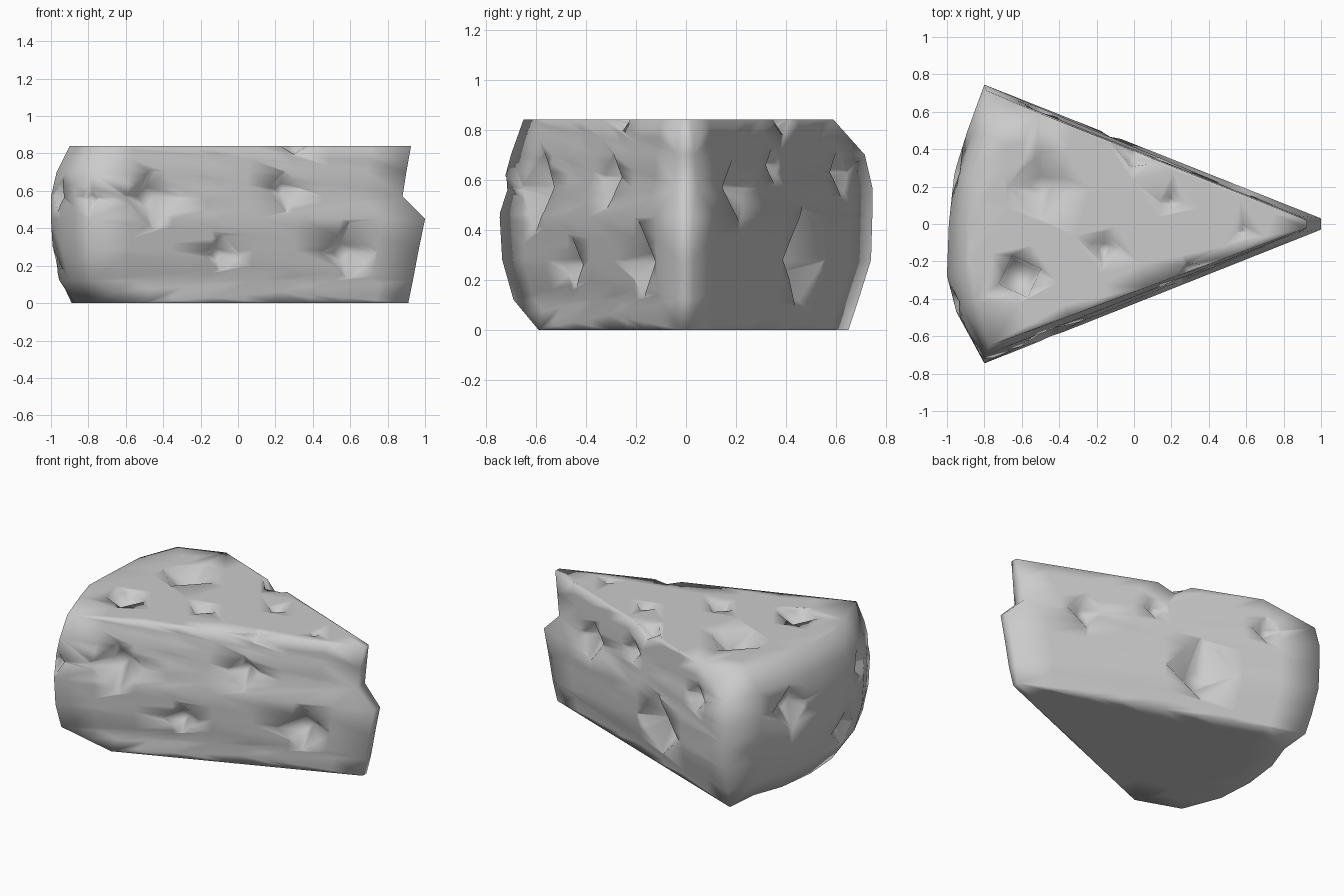
import bpy, bmesh, math
from mathutils import Vector
from mathutils.bvhtree import BVHTree

if "Cube" in bpy.data.objects:
    bpy.data.objects.remove(bpy.data.objects["Cube"])


def make_object(name, bm):
    mesh = bpy.data.meshes.new(name)
    bm.to_mesh(mesh)
    ob = bpy.data.objects.new(name, mesh)
    bpy.context.collection.objects.link(ob)
    return ob


# Wedge body lofted through horizontal rings:
# z, tip x, tip half width, rind shift x, near corner y, far corner y
rings = [
    (0.00, 0.91, .02, 0.10, -0.60, 0.65),
    (0.12, 0.935, .03, 0.045, -0.69, 0.69),
    (0.28, 0.965, .03, 0.01, -0.735, 0.74),
    (0.45, 1.00, .03, 0.00, -0.745, 0.745),
    (0.57, 0.88, .045, 0.00, -0.735, 0.745),
    (0.70, 0.90, .035, 0.03, -0.70, 0.715),
    (0.84, 0.925, .02, 0.10, -0.65, 0.62),
]
# Rind outline, far corner to near corner: x, fraction of corner y
rind = [(-.80, 1), (-.89, .67), (-.96, .37), (-.99, 0),
        (-1.0, -.37), (-.95, -.63), (-.80, -1)]
# Two opposite corners are cut off: far one on top, near one at the bottom
clipped = [(-.50, .59), (-.78, .49), (-.875, .245)]

body = bmesh.new()
loops = []
for k, (z, tip, w, shift, near, far) in enumerate(rings):
    pts = [(tip, -w), (tip, w)]
    for x, f in rind:
        pts.append((x + shift * (.3 if abs(f) == 1 else 1), f * (far if f > 0 else -near)))
    if k == len(rings) - 1:
        pts[2:5] = clipped
    if k == 0:
        pts[-3:] = [(x, -y) for x, y in clipped[::-1]]
    loops.append([body.verts.new((x, y, z)) for x, y in pts])
n = len(loops[0])
for a, b in zip(loops, loops[1:]):
    for i in range(n):
        j = (i + 1) % n
        body.faces.new((a[i], a[j], b[j], b[i]))
body.faces.new(loops[0][::-1])
body.faces.new(loops[-1])
bmesh.ops.triangulate(body, faces=body.faces[:])
# Split long edges so that shading stays local to each pit
for _ in range(3):
    long_edges = [e for e in body.edges if e.calc_length() > .3]
    bmesh.ops.subdivide_edges(body, edges=long_edges, cuts=1)
    bmesh.ops.triangulate(body, faces=body.faces[:])
bmesh.ops.recalc_face_normals(body, faces=body.faces[:])
tree = BVHTree.FromBMesh(body)
cheese = make_object("cheese_wedge", body)

# Diamond pits, gathered into one cutter mesh
cutter_bm = bmesh.new()


def pit(center, normal, r, depth=.7, floor=.3, turn=0):
    q = normal.to_track_quat('Z', 'Y')
    slope = (1 - floor) / depth
    layers = []
    for h, rad in ((-depth * r, floor * r), (.3 * r, r * (1 + .3 * slope))):
        layers.append([cutter_bm.verts.new(center + q @ Vector((
            rad * math.cos(turn + k * math.pi / 2),
            rad * math.sin(turn + k * math.pi / 2), h))) for k in range(4)])
    lo, hi = layers
    for k in range(4):
        j = (k + 1) % 4
        cutter_bm.faces.new((lo[k], lo[j], hi[j], hi[k]))
    cutter_bm.faces.new(lo[::-1])
    cutter_bm.faces.new(hi)


def pits(direction, place, axis, specs):
    """Project each pit on to the wedge along a view direction."""
    for u, v, r, *extra in specs:
        hit, normal, _, _ = tree.ray_cast(Vector(place(u, v)), Vector(direction))
        if hit:
            pit(hit, Vector(axis) if axis else normal, r, *extra)


# Near cut face (x, z), far cut face (y, z), top (x, y), rind (y, z)
pits((0, 1, 0), lambda x, z: (x, -3, z), (.38, -.925, 0),
     [(-.45, .57, .17), (-.09, .26, .105), (.25, .61, .10), (.59, .27, .155)])
pits((-1, 0, 0), lambda y, z: (3, y, z), (.38, .925, 0),
     [(.19, .57, .115), (.345, .66, .07), (.47, .28, .22), (.61, .63, .09)])
pits((0, 0, -1), lambda x, y: (x, y, 3), (0, 0, 1),
     [(-.50, .20, .18, .5), (-.61, -.28, .12, .9, .8, .35),
      (-.16, -.13, .09), (.20, .12, .065), (.58, -.04, .035)])
pits((1, 0, 0), lambda y, z: (-3, y, z), None,
     [(.28, .56, .15), (-.42, .57, .10), (-.22, .24, .12)])

# Small nicks on the two top edges and the near rind corner
pit(Vector((.30, -.25, .84)), Vector((.25, -.6, .75)).normalized(), .08, .5)
pit(Vector((.0, .36, .84)), Vector((.25, .6, .75)).normalized(), .10, .5)
pit(Vector((-.79, -.73, .56)), Vector((-.5, -.85, 0)).normalized(), .07, .6)

bmesh.ops.recalc_face_normals(cutter_bm, faces=cutter_bm.faces[:])
cutter = make_object("pit_cutter", cutter_bm)
cutter.hide_render = True

# Carve the pits and smooth the surface
mod = cheese.modifiers.new("pits", 'BOOLEAN')
mod.operation = 'DIFFERENCE'
mod.solver = 'EXACT'
mod.use_self = True
mod.object = cutter
bpy.context.view_layer.objects.active = cheese
cheese.select_set(True)
bpy.ops.object.modifier_apply(modifier=mod.name)
bpy.data.objects.remove(cutter)
for p in cheese.data.polygons:
    p.use_smooth = True
